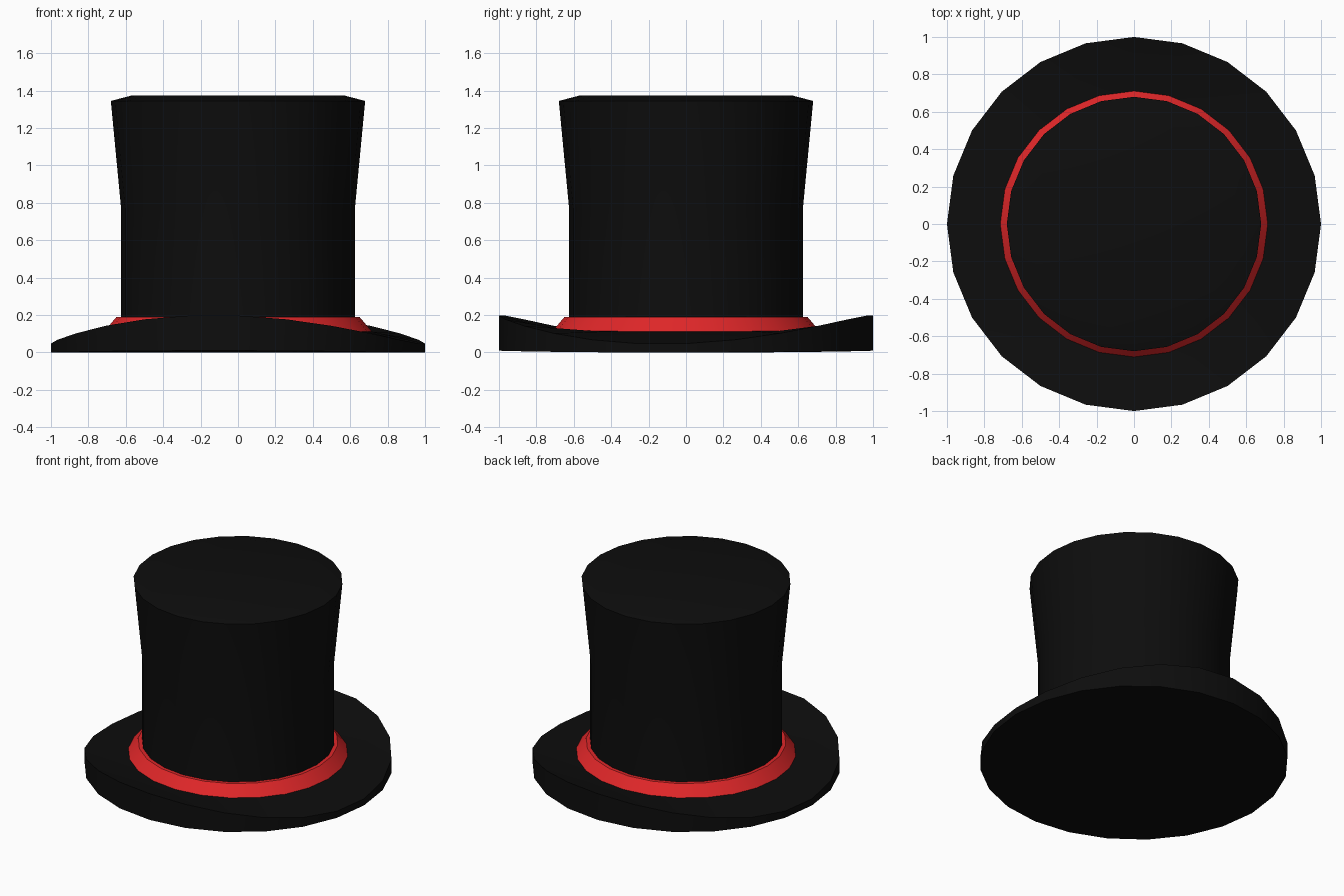
import bpy, bmesh
from math import cos, sin, pi, radians

if "Cube" in bpy.data.objects:
    bpy.data.objects.remove(bpy.data.objects["Cube"])

SIDES = 24


def material(name, color):
    m = bpy.data.materials.new(name)
    m.diffuse_color = (*color, 1)
    m.use_nodes = True
    m.node_tree.nodes["Principled BSDF"].inputs["Base Color"].default_value = m.diffuse_color
    return m


def lathe(name, profile, mat):
    """Turn a profile of (radius, z, extra z at the front/back wave peaks)."""
    bm = bmesh.new()
    rings = []
    for r, z, wave in profile:
        if r == 0:
            rings.append([bm.verts.new((0, 0, z))] * SIDES)
            continue
        ring = []
        for i in range(SIDES):
            a = 2 * pi * i / SIDES
            lift = wave * cos(a - radians(82.5)) ** 2
            ring.append(bm.verts.new((r * cos(a), r * sin(a), z + lift)))
        rings.append(ring)
    for lo, hi in zip(rings, rings[1:]):
        for i in range(SIDES):
            j = (i + 1) % SIDES
            corners = list(dict.fromkeys((lo[i], lo[j], hi[j], hi[i])))
            bm.faces.new(corners)
    me = bpy.data.meshes.new(name)
    bm.to_mesh(me)
    bm.free()
    me.materials.append(mat)
    ob = bpy.data.objects.new(name, me)
    bpy.context.collection.objects.link(ob)
    bpy.context.view_layer.objects.active = ob
    ob.select_set(True)
    bpy.ops.object.shade_smooth_by_angle(angle=radians(20))
    ob.select_set(False)
    return ob


black = material("black_felt", (0.004, 0.004, 0.004))
red = material("red_ribbon", (0.75, 0.02, 0.022))

# Brim: closed underside, edge curling up at front and back
lathe("brim", [(0, 0, 0), (1, 0, 0.01), (1, 0.045, 0.155),
               (0.70, 0.115, 0), (0.62, 0.115, 0)], black)

# Ribbon: sloping band around the foot of the crown
lathe("ribbon", [(0.715, 0.113, 0), (0.65, 0.19, 0), (0.62, 0.19, 0)], red)

# Crown: straight body, flared upper half, chamfered top
lathe("crown", [(0.625, 0.115, 0), (0.625, 0.77, 0), (0.68, 1.345, 0),
                (0.565, 1.375, 0), (0, 1.375, 0)], black)
